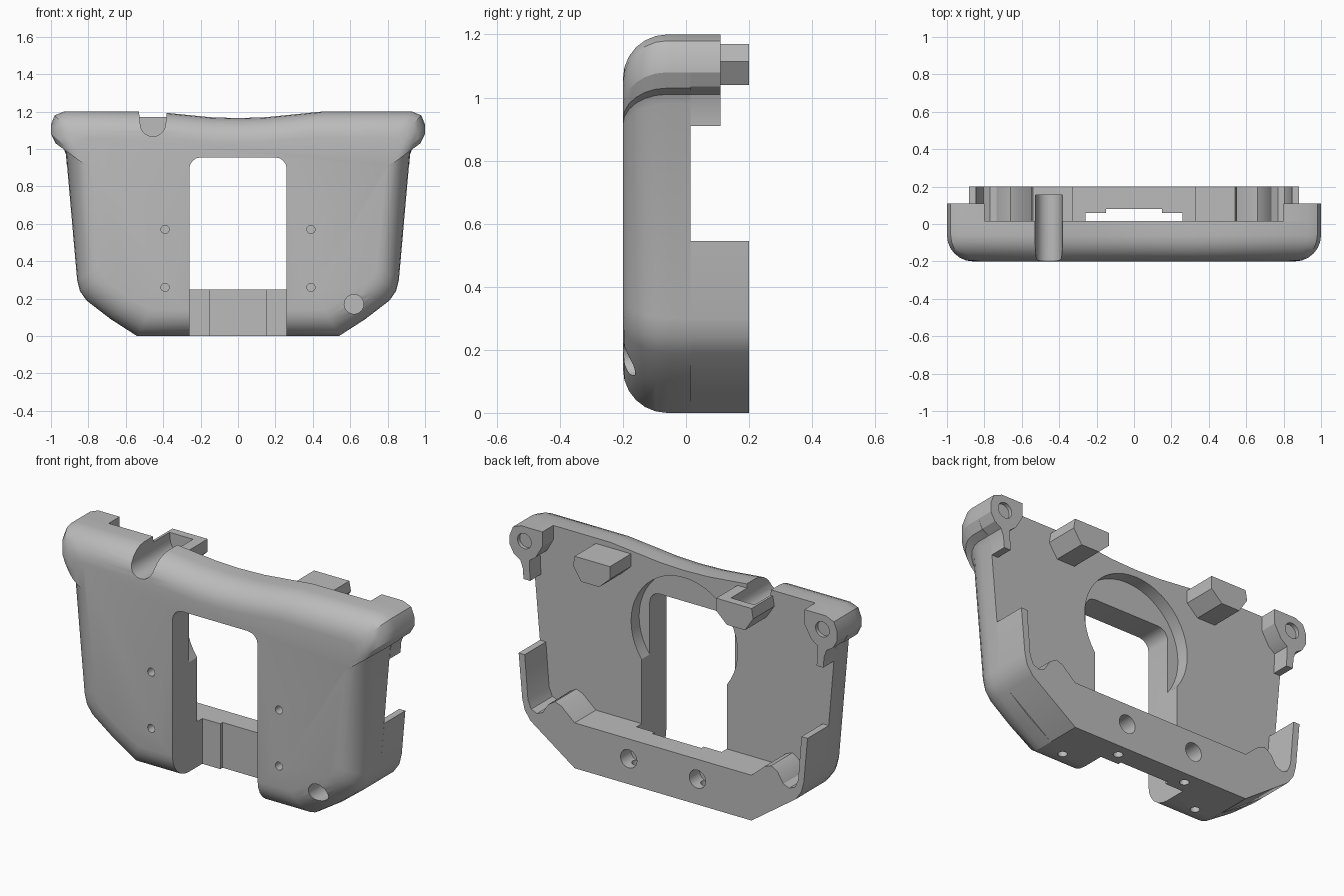
import bpy, bmesh
from math import sin, cos, pi

cube = bpy.data.objects.get("Cube")
if cube:
    bpy.data.objects.remove(cube)

grey = bpy.data.materials.new("matte_grey")
grey.use_nodes = True
grey.diffuse_color = (0.5, 0.5, 0.5, 1)
grey.node_tree.nodes["Principled BSDF"].inputs["Base Color"].default_value = (0.5, 0.5, 0.5, 1)


def loft(name, rings):
    """Closed solid through matching rings of points."""
    bm = bmesh.new()
    loops = [[bm.verts.new(p) for p in ring] for ring in rings]
    n = len(loops[0])
    for a, b in zip(loops, loops[1:]):
        for i in range(n):
            j = (i + 1) % n
            bm.faces.new((a[i], a[j], b[j], b[i]))
    bm.faces.new(loops[0])
    bm.faces.new(loops[-1])
    bmesh.ops.recalc_face_normals(bm, faces=bm.faces)
    mesh = bpy.data.meshes.new(name)
    bm.to_mesh(mesh)
    bm.free()
    mesh.materials.append(grey)
    obj = bpy.data.objects.new(name, mesh)
    bpy.context.collection.objects.link(obj)
    return obj


def prism(name, pts, y0, y1):
    return loft(name, [[(x, y, z) for x, z in pts] for y in (y0, y1)])


def box(x0, x1, y0, y1, z0, z1):
    return prism("cutter", [(x0, z0), (x1, z0), (x1, z1), (x0, z1)], y0, y1)


def circle(cx, cz, r, n=24):
    return [(cx + r * cos(2 * pi * i / n), cz + r * sin(2 * pi * i / n)) for i in range(n)]


def upright(cx, cy, r, z0, z1):
    return loft("cutter", [[(x, y, z) for x, y in circle(cx, cy, r)] for z in (z0, z1)])


def cut(obj, cutter):
    mod = obj.modifiers.new("cut", "BOOLEAN")
    mod.operation, mod.solver, mod.object = "DIFFERENCE", "EXACT", cutter
    bpy.context.view_layer.objects.active = obj
    bpy.ops.object.modifier_apply(modifier=mod.name)
    bpy.data.objects.remove(cutter)


def mirrored(half):
    """Right half of an outline completed across x = 0."""
    return half + [(-x, z) for x, z in reversed(half) if x > 0]


def flip(pts, side):
    return [(side * x, z) for x, z in pts]


# Front shell with rounded front rim and flared top corners
outline = mirrored([(0.54, 0), (0.68, 0.09), (0.81, 0.19), (0.845, 0.24), (0.86, 0.3),
                    (0.92, 0.98), (0.935, 1.01), (0.975, 1.03), (1, 1.08), (1, 1.13),
                    (0.98, 1.18), (0.93, 1.2), (0.45, 1.2), (0.3, 1.185), (0.15, 1.17),
                    (0, 1.165)])
RIM, BACK = 0.14, 0.015
rings = []
for i in range(7):
    a = i * pi / 12
    d, y = RIM * (1 - sin(a)), -0.2 + RIM * (1 - cos(a))
    rings.append([(x * (1 - d), y, 0.6 + (z - 0.6) * (1 - d / 0.6)) for x, z in outline])
rings.append([(x, BACK, z) for x, z in outline])
shell = loft("front_shell", rings)

# Central window, open at the bottom, with rounded upper corners
arch = [(0.26, -0.1)] + [(0.2 + 0.06 * cos(i * pi / 8), 0.895 + 0.06 * sin(i * pi / 8))
                         for i in range(5)]
cut(shell, prism("cutter", mirrored(arch), -0.3, 0.1))

# Round recess around the window at the back
cut(shell, prism("cutter", circle(0, 0.8, 0.325, 48), -0.055, 0.1))

# Small screw holes and one larger corner hole on the front
for side in (1, -1):
    for z in (0.26, 0.57):
        cut(shell, prism("cutter", circle(side * 0.39, z, 0.022, 16), -0.3, -0.12))
    cut(shell, upright(side * 0.42, -0.04, 0.024, -0.1, 0.1))
cut(shell, prism("cutter", circle(0.62, 0.17, 0.052), -0.3, -0.06))


# Cable trough cut from the top edge
def trough():
    bowl = [(-0.455 + 0.068 * cos(pi + i * pi / 10), 1.135 + 0.068 * sin(i * pi / 10 + pi))
            for i in range(11)]
    return prism("cutter", bowl + [(-0.37, 1.3), (-0.54, 1.3)], -0.3, 0.155)


cut(shell, trough())

# Bottom bar with channels and thin side walls
cradle = prism("bottom_cradle", mirrored([
    (0.54, 0), (0.81, 0.19), (0.845, 0.24), (0.86, 0.3), (0.882, 0.545), (0.845, 0.545),
    (0.825, 0.3), (0.805, 0.255), (0.77, 0.24), (0.735, 0.255), (0.7, 0.31), (0.66, 0.335),
    (0.62, 0.32), (0.54, 0.25)]), BACK, 0.2)
cut(cradle, box(-0.26, 0.26, -0.3, 0.06, -0.1, 0.6))
cut(cradle, box(-0.15, 0.15, -0.3, 0.08, -0.1, 0.6))
for side in (1, -1):
    cut(cradle, prism("cutter", circle(side * 0.21, 0.14, 0.05), 0.11, 0.3))
    cut(cradle, upright(side * 0.21, 0.13, 0.024, -0.1, 0.14))

# Top corner lugs with shallow round sockets, and hook blocks on the back
lug = [(0.8, 1.2), (0.93, 1.2), (0.98, 1.18), (1, 1.13), (1, 1.08), (0.975, 1.035),
       (0.935, 1.01), (0.92, 0.97), (0.915, 0.91), (0.875, 0.91), (0.88, 1.02),
       (0.84, 1.05), (0.8, 1.12)]
hook = [(0.325, 1.17), (0.54, 1.17), (0.55, 1.115), (0.5, 1.04), (0.39, 1.04), (0.325, 1.1)]
parts = [shell, cradle]
for side, word in ((1, "left"), (-1, "right")):
    ear = prism(word + "_corner_lug", flip(lug, side), BACK, 0.11)
    cut(ear, prism("cutter", circle(side * 0.91, 1.12, 0.042), 0.09, 0.2))
    block = prism(word + "_hook_block", flip(hook, side), BACK, 0.2)
    if side < 0:
        cut(block, trough())
    parts += [ear, block]

# Smooth the curved areas, keep the edges crisp
bpy.ops.object.select_all(action="DESELECT")
for part in parts:
    part.select_set(True)
bpy.context.view_layer.objects.active = shell
bpy.ops.object.shade_smooth_by_angle(angle=pi / 7)
